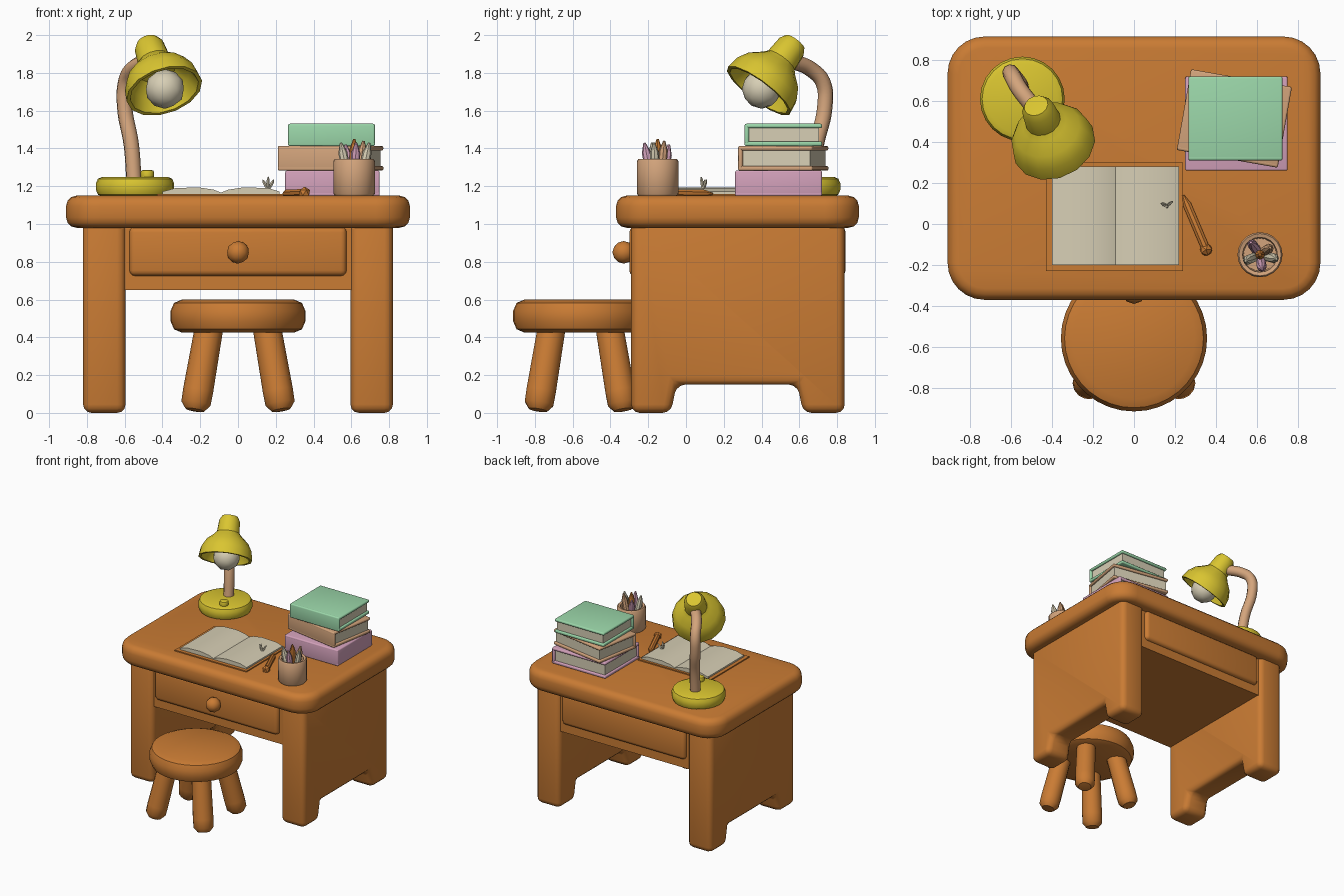
import bpy, bmesh, math
from mathutils import Vector, Matrix

cube = bpy.data.objects.get("Cube")
if cube:
    bpy.data.objects.remove(cube, do_unlink=True)


def material(name, r, g, b):
    m = bpy.data.materials.new(name)
    m.use_nodes = True
    m.diffuse_color = (r, g, b, 1)
    m.node_tree.nodes["Principled BSDF"].inputs["Base Color"].default_value = (r, g, b, 1)
    return m


WOOD = material("orange wood", 0.59, 0.2, 0.034)
YELLOW = material("yellow", 0.7, 0.56, 0.03)
TAN = material("tan", 0.65, 0.37, 0.2)
CREAM = material("cream", 0.68, 0.62, 0.46)
MINT = material("mint", 0.33, 0.68, 0.4)
PINK = material("pink", 0.66, 0.36, 0.5)


def smooth(ob, angle=40):
    bpy.ops.object.select_all(action='DESELECT')
    ob.select_set(True)
    bpy.context.view_layer.objects.active = ob
    bpy.ops.object.shade_smooth_by_angle(angle=math.radians(angle))


def finish(name, bm, mat, angle=40):
    bmesh.ops.recalc_face_normals(bm, faces=bm.faces)
    me = bpy.data.meshes.new(name)
    bm.to_mesh(me)
    bm.free()
    me.materials.append(mat)
    ob = bpy.data.objects.new(name, me)
    bpy.context.collection.objects.link(ob)
    smooth(ob, angle)
    return ob


def round_edges(bm, r, segs=3, test=lambda e: True):
    edges = [e for e in bm.edges if e.calc_face_angle(0) > 0.6 and test(e)]
    bmesh.ops.bevel(bm, geom=edges, offset=r, segments=segs, profile=0.5,
                    affect='EDGES', clamp_overlap=True)


def is_upright(e):
    d = e.verts[0].co - e.verts[1].co
    return abs(d.z) > 0.9 * d.length


def box(name, mat, lo, hi, r=0.0, corner=0.0, turn=0):
    """Box between two corners; corner rounds the plan, r rounds the rest."""
    lo, hi = Vector(lo), Vector(hi)
    bm = bmesh.new()
    bmesh.ops.create_cube(bm, size=1)
    bmesh.ops.scale(bm, vec=hi - lo, verts=bm.verts)
    if corner:
        round_edges(bm, corner, 6, is_upright)
    if r:
        round_edges(bm, r)
    if turn:
        bmesh.ops.rotate(bm, matrix=Matrix.Rotation(math.radians(turn), 3, 'Z'), verts=bm.verts)
    bmesh.ops.translate(bm, vec=(lo + hi) / 2, verts=bm.verts)
    return finish(name, bm, mat)


def prism(name, mat, points, place, lo, hi, r=0.0):
    """Extrude a flat outline; place(u, v, w) maps it into space."""
    bm = bmesh.new()
    face = bm.faces.new([bm.verts.new(place(u, v, lo)) for u, v in points])
    moved = bmesh.ops.extrude_face_region(bm, geom=[face])["geom"]
    shift = Vector(place(0, 0, hi)) - Vector(place(0, 0, lo))
    bmesh.ops.translate(bm, vec=shift, verts=[g for g in moved if isinstance(g, bmesh.types.BMVert)])
    bmesh.ops.recalc_face_normals(bm, faces=bm.faces)
    if r:
        round_edges(bm, r)
    return finish(name, bm, mat)


def lathe(name, mat, profile, start, axis=(0, 0, 1), segs=24, angle=40):
    """Turn (radius, height) points about an axis through start."""
    bm = bmesh.new()
    vs = [bm.verts.new((r, 0, h)) for r, h in profile]
    es = [bm.edges.new(p) for p in zip(vs, vs[1:])]
    bmesh.ops.spin(bm, geom=vs + es, cent=(0, 0, 0), axis=(0, 0, 1),
                   angle=math.tau, steps=segs, use_duplicate=False)
    bmesh.ops.remove_doubles(bm, verts=bm.verts, dist=0.0005)
    rot = Vector((0, 0, 1)).rotation_difference(Vector(axis)).to_matrix()
    bmesh.ops.rotate(bm, matrix=rot, verts=bm.verts)
    bmesh.ops.translate(bm, vec=start, verts=bm.verts)
    return finish(name, bm, mat, angle)


def drum(r, h, e):
    """Solid disc profile with a rounded rim of size e."""
    k = 0.3 * e
    return [(0, 0), (r - e, 0), (r - k, k), (r, e), (r, h - e), (r - k, h - k), (r - e, h), (0, h)]


def ball(name, mat, centre, r, rings=2):
    bm = bmesh.new()
    bmesh.ops.create_icosphere(bm, subdivisions=rings, radius=r)
    bmesh.ops.translate(bm, vec=centre, verts=bm.verts)
    return finish(name, bm, mat)


def rod(name, mat, a, b, r, segs=8):
    """Stick from a to b with a tapered point at b."""
    axis = Vector(b) - Vector(a)
    n = axis.length
    return lathe(name, mat, [(0, 0), (r, 0), (r, n - 2.2 * r), (0.25 * r, n), (0, n)], a, axis, segs)


# Desk
box("desk_top", WOOD, (-0.91, -0.37, 0.98), (0.91, 0.915, 1.15), 0.055, 0.18)
side_outline = [(-0.29, 0), (-0.08, 0), (-0.05, 0.15), (0.59, 0.15), (0.62, 0),
                (0.84, 0), (0.84, 1.03), (-0.29, 1.03)]
for name, s in (("left_side", 1), ("right_side", -1)):
    prism(name, WOOD, side_outline, lambda u, v, w: (w * s, u, v), 0.595, 0.82, 0.045)
box("drawer_case", WOOD, (-0.62, -0.265, 0.65), (0.62, 0.815, 1.0))
box("drawer_front", WOOD, (-0.575, -0.3, 0.725), (0.575, -0.2, 0.985), 0.03)
box("back_panel", WOOD, (-0.575, 0.75, 0.725), (0.575, 0.845, 0.985), 0.03)
ball("drawer_knob", WOOD, (0, -0.33, 0.85), 0.06)

# Stool
lathe("stool_seat", WOOD, drum(0.357, 0.175, 0.06), (0, -0.558, 0.425), segs=36)
for sx in (1, -1):
    for name, sy in (("back", 1), ("front", -1)):
        foot = Vector((sx * 0.228, -0.558 + sy * 0.225, 0.02))
        top = Vector((sx * 0.15, -0.558 + sy * 0.15, 0.47))
        lathe(f"stool_{name}_leg", WOOD,
              [(0, -0.01), (0.05, -0.005), (0.078, 0.03), (0.08, 0.1), (0.075, 0.46), (0, 0.46)],
              foot, top - foot, 14)

# Lamp
lathe("lamp_base", YELLOW, drum(0.207, 0.105, 0.035), (-0.545, 0.61, 1.145))
lathe("lamp_switch", YELLOW, drum(0.035, 0.05, 0.01), (-0.48, 0.5, 1.235), segs=10)
arm = bpy.data.curves.new("lamp_arm", 'CURVE')
arm.dimensions = '3D'
arm.bevel_depth = 0.041
arm.bevel_resolution = 3
arm.resolution_u = 6
arm.use_fill_caps = True
path = [(-0.55, 0.66, 1.22), (-0.565, 0.69, 1.42), (-0.6, 0.735, 1.62),
        (-0.595, 0.725, 1.75), (-0.56, 0.66, 1.82), (-0.49, 0.57, 1.86)]
spline = arm.splines.new('BEZIER')
spline.bezier_points.add(len(path) - 1)
for p, co in zip(spline.bezier_points, path):
    p.co = co
    p.handle_left_type = p.handle_right_type = 'AUTO'
arm_ob = bpy.data.objects.new("lamp_arm", arm)
bpy.context.collection.objects.link(arm_ob)
arm_ob.data.materials.append(TAN)
bpy.ops.object.select_all(action='DESELECT')
arm_ob.select_set(True)
bpy.context.view_layer.objects.active = arm_ob
bpy.ops.object.convert(target='MESH')
smooth(bpy.context.object)
lathe("lamp_shade", YELLOW,
      [(0, 0.15), (0.1, 0.14), (0.16, 0.08), (0.188, 0), (0.208, 0), (0.198, 0.07), (0.165, 0.13),
       (0.11, 0.18), (0.088, 0.205), (0.08, 0.3), (0.06, 0.335), (0, 0.34)],
      (-0.39, 0.385, 1.705), (-0.08, 0.175, 0.235), 14, 30)
ball("lamp_bulb", CREAM, (-0.387, 0.4, 1.715), 0.105)


# Stacked books: covers and spine around a page block
def book(name, mat, x, y, z, w, d, h, turn, side_wall=False):
    rot = Matrix.Rotation(math.radians(turn), 3, 'Z')

    def slab(part, m, cx, cy, cz, sx, sy, sz, r):
        c = Vector((x, y, z)) + rot @ Vector((cx, cy, cz))
        s = Vector((sx, sy, sz)) / 2
        box(f"{name}_{part}", m, c - s, c + s, r, turn=turn)

    t = 0.024
    slab("lower_cover", mat, 0, 0, t / 2, w, d, t, 0.008)
    slab("upper_cover", mat, 0, 0, h - t / 2, w, d, t, 0.01)
    slab("spine", mat, 0, -d / 2 + t / 2, h / 2, w, t, h, 0.01)
    slab("pages", CREAM, 0, 0, h / 2, w - 0.03, d - 0.03, h - t, 0)
    if side_wall:
        slab("side_cover", mat, w / 2 - t / 2, 0, h / 2, t, d, h, 0.01)


book("bottom_book", PINK, 0.5, 0.49, 1.148, 0.5, 0.46, 0.135, 0, True)
book("middle_book", TAN, 0.49, 0.515, 1.283, 0.5, 0.4, 0.13, -10)
book("top_book", MINT, 0.495, 0.515, 1.413, 0.46, 0.41, 0.118, 0)

# Open book
box("open_book_cover", WOOD, (-0.43, -0.23, 1.145), (0.24, 0.3, 1.159))
prism("open_book_pages", CREAM,
      [(-0.4, 1.15), (0.22, 1.15), (0.22, 1.172), (0.16, 1.19), (0.03, 1.194), (-0.05, 1.182),
       (-0.09, 1.166), (-0.13, 1.182), (-0.21, 1.194), (-0.33, 1.19), (-0.4, 1.172)],
      lambda u, v, w: (u, w, v), -0.2, 0.28)
for dx, dy in ((-0.03, 0.01), (0, -0.01), (0.03, 0.02)):
    rod("paper_curl", CREAM, (0.16, 0.09, 1.18), (0.16 + dx, 0.09 + dy, 1.25 - abs(dx) / 2), 0.008, 4)

# Loose pencil
rod("loose_pencil", WOOD, (0.35, -0.12, 1.165), (0.24, 0.14, 1.16), 0.022)
ball("loose_pencil_end", WOOD, (0.352, -0.125, 1.165), 0.033, 1)

# Pencil cup
lathe("pencil_cup", TAN,
      [(0, 0), (0.1, 0), (0.11, 0.012), (0.11, 0.185), (0.103, 0.195), (0.085, 0.19),
       (0.08, 0.06), (0, 0.06)], (0.615, -0.15, 1.148), segs=20)
pencils = [(-0.07, -0.03, 1.43, CREAM), (-0.045, 0.06, 1.42, PINK), (0, 0, 1.45, WOOD),
           (0.05, 0.035, 1.44, TAN), (0.08, -0.02, 1.43, CREAM), (0.01, -0.07, 1.43, PINK)]
for dx, dy, z, mat in pencils:
    rod("pencil", mat, (0.615 + dx * 0.4, -0.15 + dy * 0.4, 1.21), (0.615 + dx, -0.15 + dy, z), 0.024)
